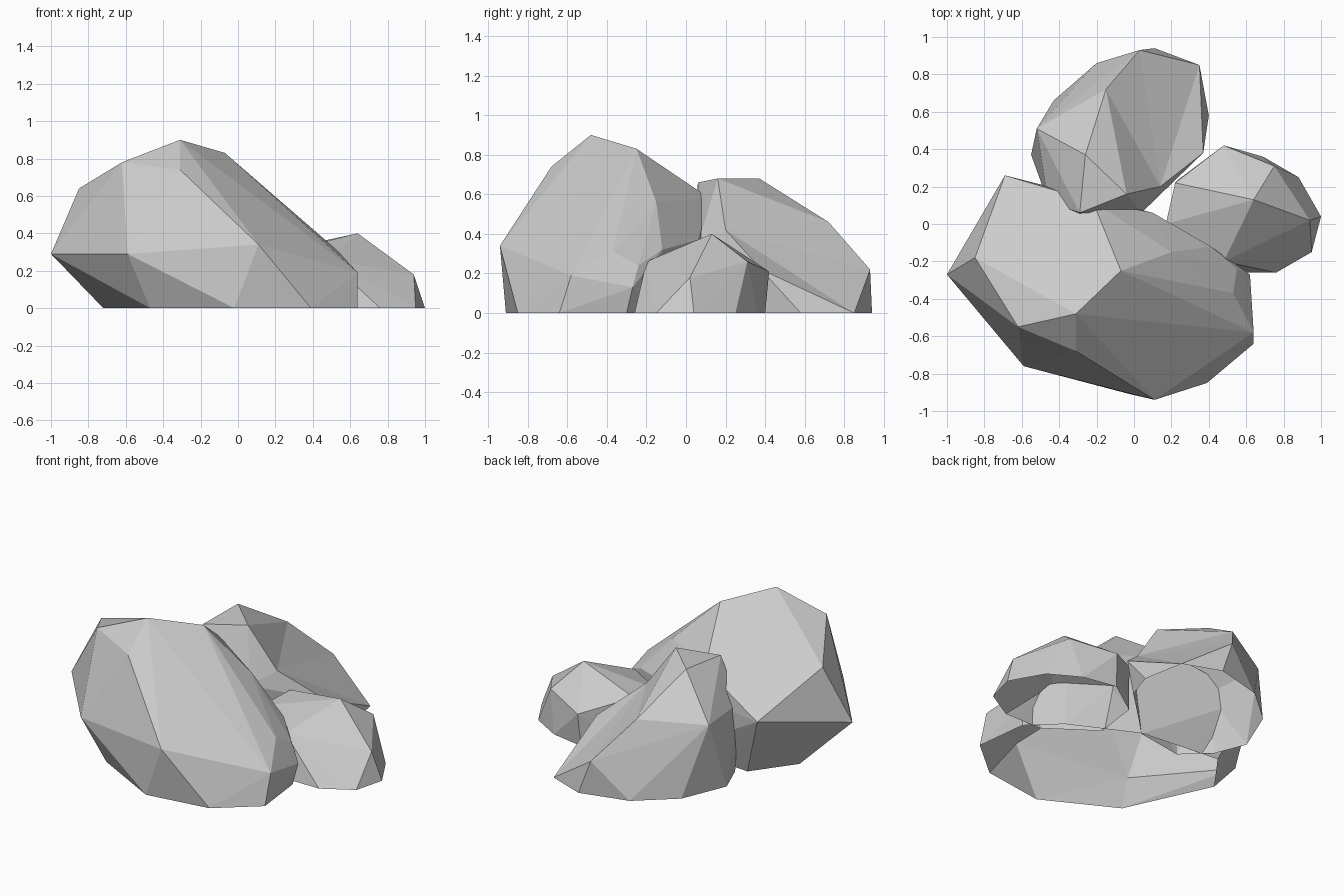
import bpy
import bmesh
from mathutils import Vector

default_cube = bpy.data.objects.get("Cube")
if default_cube:
    bpy.data.objects.remove(default_cube, do_unlink=True)

# One plain stone colour
stone = bpy.data.materials.new("grey_stone")
stone.use_nodes = True
stone_colour = (0.6, 0.6, 0.6, 1)
stone.diffuse_color = stone_colour
stone_shader = next(node for node in stone.node_tree.nodes
                    if node.type == "BSDF_PRINCIPLED")
stone_shader.inputs["Base Color"].default_value = stone_colour
stone_shader.inputs["Roughness"].default_value = 1


def make_rock(name, ground_outline, corners, dents=()):
    """Wrap a faceted shell around a ground outline and its upper corners,
    leaving the underside open. Each dent is a corner that is pressed in
    to a second position once the shell is wrapped."""
    shell = bmesh.new()
    for x, y in ground_outline:
        shell.verts.new(Vector((x, y, 0)))
    for corner in corners:
        shell.verts.new(Vector(corner))
    pressed = [(shell.verts.new(Vector(start)), Vector(end))
               for start, end in dents]
    hull = bmesh.ops.convex_hull(shell, input=shell.verts[:])
    for vert, end in pressed:
        vert.co = end
    unused = {item for key in ("geom_interior", "geom_unused")
              for item in hull[key] if isinstance(item, bmesh.types.BMVert)}
    bmesh.ops.delete(shell, geom=list(unused), context="VERTS")
    bmesh.ops.recalc_face_normals(shell, faces=shell.faces[:])

    # Open underside
    underside = [face for face in shell.faces
                 if all(vert.co.z < 0.005 for vert in face.verts)]
    bmesh.ops.delete(shell, geom=underside, context="FACES")

    mesh = bpy.data.meshes.new(name)
    shell.to_mesh(mesh)
    shell.free()
    mesh.materials.append(stone)
    rock = bpy.data.objects.new(name, mesh)
    bpy.context.collection.objects.link(rock)
    return rock


# Tall front boulder, sloping down towards its left
make_rock(
    "front_boulder",
    ground_outline=[(-.72, -.13), (-.47, -.67), (-.02, -.91), (.39, -.85),
                    (.64, -.64), (.6, -.3), (.42, -.13), (.2, -.02),
                    (0, .08), (-.3, .11), (-.53, .13)],
    corners=[
        # widest ring
        (-1, -.27, .29), (-.59, -.76, .29), (.11, -.94, .34),
        (.64, -.58, .19), (.62, -.27, .13), (-.69, .26, .41),
        # shoulder
        (-.85, -.18, .64), (-.62, -.55, .78), (-.31, -.68, .74),
        (.53, -.37, .31), (.55, -.24, .24), (.41, -.12, .32),
        (.2, -.15, .56), (.1, .06, .37), (-.22, .12, .58),
        # crown
        (-.31, -.48, .9), (-.07, -.25, .83),
    ],
)

# Medium boulder at the back, hollowed on its left slope
make_rock(
    "back_boulder",
    ground_outline=[(.11, .94), (-.2, .86), (-.43, .66), (-.55, .37),
                    (-.47, .17), (-.31, .02), (0, .07), (.34, .4),
                    (.4, .58), (.35, .85)],
    corners=[
        # sides
        (.03, .93, .22), (-.52, .51, .44), (.37, .38, .22),
        (.04, .06, .35), (-.46, .12, .42),
        # ridge
        (-.15, .72, .46), (-.26, .37, .68), (-.04, .16, .68),
        (-.29, .06, .66),
    ],
    dents=[((.25, .3, .45), (.14, .2, .42))],
)

# Low boulder on the left side
make_rock(
    "side_boulder",
    ground_outline=[(1, .04), (.95, -.15), (.76, -.26), (.5, -.26),
                    (.2, -.05), (.24, .24), (.47, .4), (.69, .36), (.88, .25)],
    corners=[
        # sides
        (.94, .02, .18), (.75, .31, .26), (.48, .42, .21),
        (.48, -.2, .26), (.17, 0, .28), (.22, .22, .31),
        # peak
        (.64, .13, .4),
    ],
)
